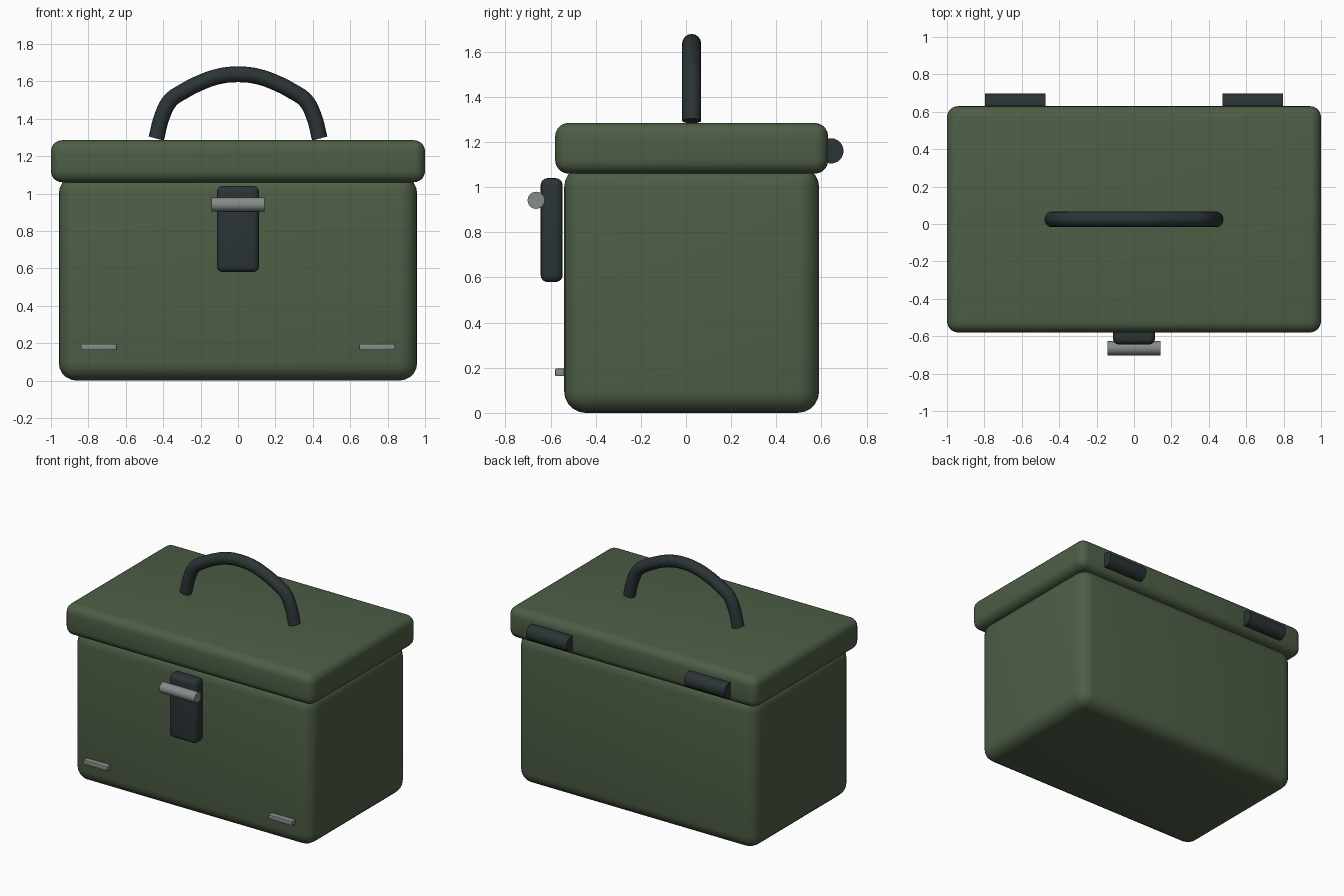
import bpy, math

if "Cube" in bpy.data.objects:
    bpy.data.objects.remove(bpy.data.objects["Cube"])


def mat(name, rgb):
    m = bpy.data.materials.new(name)
    m.diffuse_color = (*rgb, 1)
    m.use_nodes = True
    m.node_tree.nodes["Principled BSDF"].inputs["Base Color"].default_value = m.diffuse_color
    return m


GREEN = mat("olive green", (0.076, 0.112, 0.061))
DARK = mat("dark slate", (0.024, 0.034, 0.036))
STEEL = mat("dull steel", (0.24, 0.26, 0.25))


def finish(ob, name, material):
    ob.name = name
    ob.data.materials.clear()
    ob.data.materials.append(material)
    bpy.ops.object.shade_smooth_by_angle(angle=math.radians(40))
    return ob


def box(name, x, y, z, material, bevel, segments=5):
    """Rounded box from (min, max) ranges."""
    bpy.ops.mesh.primitive_cube_add(
        size=1, location=[(a + b) / 2 for a, b in (x, y, z)])
    ob = bpy.context.object
    ob.scale = [b - a for a, b in (x, y, z)]
    bpy.ops.object.transform_apply(location=False, rotation=False, scale=True)
    mod = ob.modifiers.new("round", 'BEVEL')
    mod.width, mod.segments = bevel, segments
    bpy.ops.object.modifier_apply(modifier=mod.name)
    return finish(ob, name, material)


def rod(name, x, y, z, radius, material):
    """Cylinder lying along x."""
    bpy.ops.mesh.primitive_cylinder_add(
        vertices=24, radius=radius, depth=x[1] - x[0],
        location=((x[0] + x[1]) / 2, y, z), rotation=(0, math.pi / 2, 0))
    return finish(bpy.context.object, name, material)


# Body and overhanging lid
box("body", (-0.958, 0.958), (-0.54, 0.59), (0, 1.095), GREEN, 0.095)
box("lid", (-1, 1), (-0.58, 0.63), (1.06, 1.285), GREEN, 0.06)

# Front latch with its bar
box("latch", (-0.112, 0.112), (-0.644, -0.547), (0.58, 1.04), DARK, 0.03, 4)
rod("latch_bar", (-0.142, 0.142), -0.664, 0.942, 0.038, STEEL)

# Hinges and small front plates, one per side
for side, s in (("left", -1), ("right", 1)):
    rod(side + "_hinge", sorted((s * 0.473, s * 0.797)), 0.642, 1.161, 0.056, DARK)
    box(side + "_front_plate", sorted((s * 0.647, s * 0.84)),
        (-0.58, -0.535), (0.163, 0.196), STEEL, 0.005, 2)

# Carrying handle: a round tube along a mirrored arch
half = [(-0.437, 1.294), (-0.405, 1.415), (-0.362, 1.497), (-0.29, 1.547),
        (-0.2, 1.593), (-0.1, 1.627)]
path = half + [(0, 1.637)] + [(-x, z) for x, z in reversed(half)]
curve = bpy.data.curves.new("handle", 'CURVE')
curve.dimensions = '3D'
curve.bevel_depth, curve.bevel_resolution = 0.042, 6
curve.use_fill_caps = True
curve.resolution_u = 5
spline = curve.splines.new('BEZIER')
spline.bezier_points.add(len(path) - 1)
for p, (x, z) in zip(spline.bezier_points, path):
    p.co = (x, 0.025, z)
    p.handle_left_type = p.handle_right_type = 'AUTO'
handle = bpy.data.objects.new("handle", curve)
bpy.context.collection.objects.link(handle)
bpy.ops.object.select_all(action='DESELECT')
handle.select_set(True)
bpy.context.view_layer.objects.active = handle
bpy.ops.object.convert(target='MESH')
finish(bpy.context.object, "handle", DARK)
